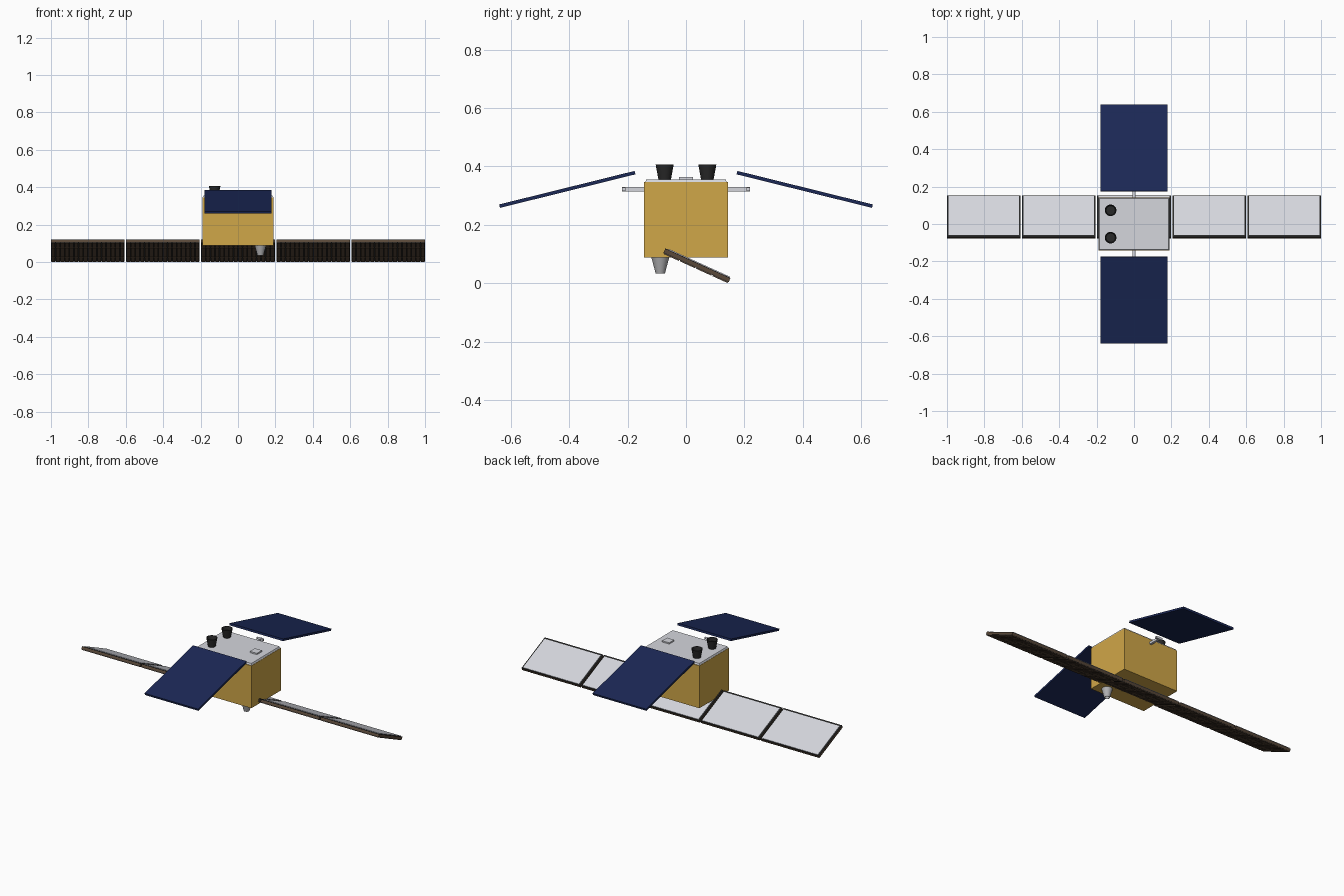
import bpy, bmesh, math
from mathutils import Matrix, Vector

if "Cube" in bpy.data.objects:
    bpy.data.objects.remove(bpy.data.objects["Cube"])


def material(name, rgb):
    m = bpy.data.materials.new(name)
    m.diffuse_color = (*rgb, 1)
    m.use_nodes = True
    m.node_tree.nodes["Principled BSDF"].inputs["Base Color"].default_value = m.diffuse_color
    return m


GOLD = material("gold foil", (0.63, 0.385, 0.065))
GREY = material("light grey", (0.66, 0.67, 0.72))
BLUE = material("solar blue", (0.011, 0.021, 0.093))
BROWN = material("array brown", (0.1, 0.065, 0.04))
BLACK = material("black", (0.022, 0.022, 0.022))
METAL = material("metal grey", (0.45, 0.45, 0.46))


def finish(name, bm, mat):
    bmesh.ops.recalc_face_normals(bm, faces=bm.faces)
    me = bpy.data.meshes.new(name)
    bm.to_mesh(me)
    bm.free()
    me.materials.append(mat)
    ob = bpy.data.objects.new(name, me)
    bpy.context.collection.objects.link(ob)
    return ob


def add_box(bm, lo, hi, frame=Matrix()):
    lo, hi = Vector(lo), Vector(hi)
    mat = frame @ Matrix.Translation((lo + hi) / 2) @ Matrix.Diagonal((*(hi - lo), 1))
    return bmesh.ops.create_cube(bm, size=1, matrix=mat)["verts"]


def box(name, mat, lo, hi, frame=Matrix()):
    bm = bmesh.new()
    add_box(bm, lo, hi, frame)
    return finish(name, bm, mat)


def lathe(name, mat, profile, x, y, sides=32):
    # profile of (radius, z) spun around a vertical axis
    bm = bmesh.new()
    vs = [bm.verts.new((x + r, y, z)) for r, z in profile]
    es = [bm.edges.new(p) for p in zip(vs, vs[1:])]
    bmesh.ops.spin(bm, geom=vs + es, cent=(x, y, 0), axis=(0, 0, 1),
                   angle=math.tau, steps=sides)
    bmesh.ops.remove_doubles(bm, verts=bm.verts, dist=1e-5)
    ob = finish(name, bm, mat)
    bpy.ops.object.select_all(action='DESELECT')
    ob.select_set(True)
    bpy.context.view_layer.objects.active = ob
    bpy.ops.object.shade_smooth_by_angle(angle=math.radians(35))
    return ob


# Foil-covered body with a bevelled lid
box("body", GOLD, (-0.19, -0.143, 0.088), (0.19, 0.143, 0.346))
bm = bmesh.new()
verts = add_box(bm, (-0.189, -0.14, 0.345), (0.189, 0.14, 0.356))
for v in verts:
    if v.co.z > 0.35:
        v.co.x *= 0.975
        v.co.y *= 0.97
finish("top_plate", bm, GREY)
box("top_antenna", GREY, (0.096, -0.024, 0.355), (0.144, 0.024, 0.364))

# Two sensor hoods on the lid
for i, y in enumerate((-0.073, 0.073)):
    lathe(f"sensor_hood_{i + 1}", BLACK,
          [(0, 0.353), (0.021, 0.353), (0.031, 0.407), (0.028, 0.407),
           (0.024, 0.385), (0, 0.385)], -0.125, y)

# Thruster under the body
lathe("thruster", METAL,
      [(0, 0.09), (0.031, 0.09), (0.016, 0.034), (0.013, 0.034),
       (0.016, 0.05), (0, 0.05)], 0.12, -0.088)

# Sloping solar wings with their support arms, front and back
for side, name in ((1, "back"), (-1, "front")):
    frame = Matrix.Translation((0, side * 0.4065, 0.3215)) @ \
        Matrix.Rotation(-side * math.radians(13.9), 4, 'X')
    box(f"{name}_solar_wing", BLUE, (-0.18, -0.239, -0.006), (0.18, 0.239, 0.006), frame)
    y0, y1 = sorted((side * 0.14, side * 0.22))
    box(f"{name}_wing_arm", GREY, (-0.007, y0, 0.315), (0.007, y1, 0.329))
    y0, y1 = sorted((side * 0.208, side * 0.22))
    box(f"{name}_wing_crossbar", GREY, (-0.022, y0, 0.316), (0.022, y1, 0.328))

# Tilted radar antenna: five panels with pale covers, black rims and tiles below
tilt = Matrix.Translation((0, 0.0375, 0.0612)) @ Matrix.Rotation(-math.radians(24.4), 4, 'X')
W, L, PITCH = 0.1965, 0.1225, 0.4017
COLS, ROWS = 16, 4
for i in range(5):
    f = tilt @ Matrix.Translation(((i - 2) * PITCH, 0, 0))
    n = f"radar_panel_{i + 1}"
    box(n + "_core", BROWN, (-W, -L, -0.006), (W, L, 0.006), f)
    box(n + "_rim", BLACK, (-W, -L, 0.006), (W, L, 0.0085), f)
    box(n + "_cover", GREY, (-W + 0.008, -L + 0.012, 0.0085), (W - 0.008, L - 0.004, 0.0115), f)
    box(n + "_backing", BLACK, (-W, -L, -0.008), (W, L, -0.006), f)
    bm = bmesh.new()
    dx, dy = 2 * W / COLS, 2 * L / ROWS
    for c in range(COLS):
        for r in range(ROWS):
            x, y = -W + c * dx, -L + r * dy
            add_box(bm, (x + 0.002, y + 0.002, -0.0115),
                    (x + dx - 0.002, y + dy - 0.002, -0.008), f)
    finish(n + "_tiles", bm, BROWN)
